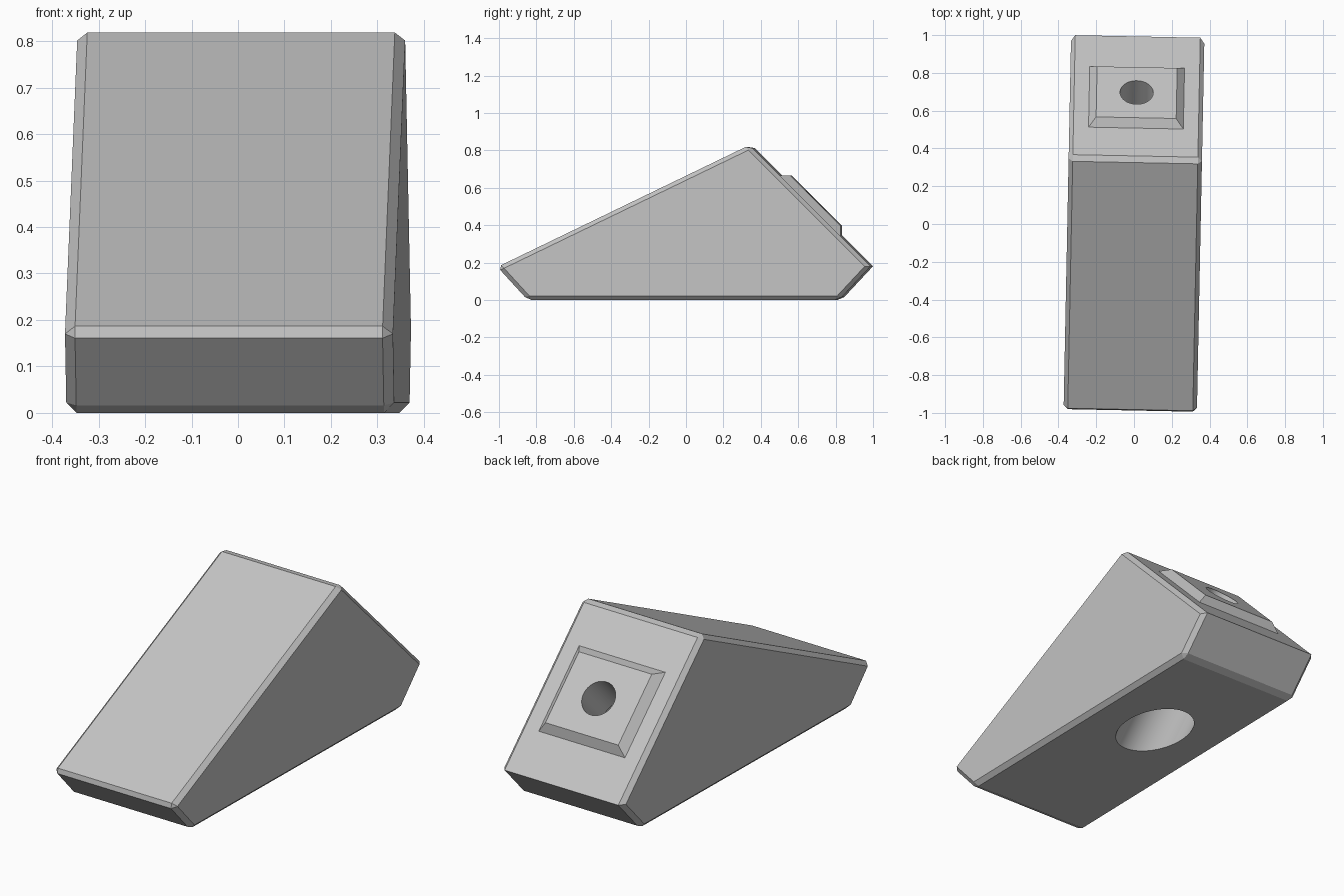
import bpy, bmesh, math
from mathutils import Matrix, Vector

if "Cube" in bpy.data.objects:
    bpy.data.objects.remove(bpy.data.objects["Cube"])

HALF_W = 0.353
TURN = Matrix.Rotation(math.radians(-1.15), 4, 'Z')
# Frame with its z axis pointing out of the 45 degree rear slope
SLOPE = Matrix.Rotation(math.radians(-45), 4, 'X')

grey = bpy.data.materials.new("plain_grey")
grey.use_nodes = True
COLOUR = (0.55, 0.55, 0.55, 1)
grey.diffuse_color = COLOUR
grey.node_tree.nodes["Principled BSDF"].inputs["Base Color"].default_value = COLOUR


def finish(name, bm):
    bmesh.ops.recalc_face_normals(bm, faces=bm.faces)
    bm.transform(TURN)
    mesh = bpy.data.meshes.new(name)
    bm.to_mesh(mesh)
    bm.free()
    mesh.materials.append(grey)
    ob = bpy.data.objects.new(name, mesh)
    bpy.context.collection.objects.link(ob)
    return ob


def modify(ob, kind, **settings):
    mod = ob.modifiers.new(kind.title(), kind)
    for key, value in settings.items():
        setattr(mod, key, value)
    bpy.context.view_layer.objects.active = ob
    bpy.ops.object.modifier_apply(modifier=mod.name)


# Wedge body: side profile extruded across the width, with chamfered edges
profile = [(-0.84, 0), (0.825, 0), (0.993, 0.18), (0.345, 0.828), (-1.002, 0.177)]
bm = bmesh.new()
side = bm.faces.new([bm.verts.new((-HALF_W, y, z)) for y, z in profile])
grown = bmesh.ops.extrude_face_region(bm, geom=[side])["geom"]
bmesh.ops.translate(bm, vec=(2 * HALF_W, 0, 0),
                    verts=[v for v in grown if isinstance(v, bmesh.types.BMVert)])
sharp_tip = [e for e in bm.edges if all(v.co.y > 0.95 for v in e.verts)]
bmesh.ops.recalc_face_normals(bm, faces=bm.faces)
bmesh.ops.bevel(bm, geom=[e for e in bm.edges if e not in sharp_tip],
                offset=0.022, segments=1, affect='EDGES')
body = finish("wedge_body", bm)

# Raised square pad on the rear slope, a shallow frustum sunk slightly into the body
RISE, SINK = 0.039, 0.02
bm = bmesh.new()
bmesh.ops.create_cube(bm, size=1)
for v in bm.verts:
    top = v.co.z > 0
    inset = RISE if top else 0
    half_x, half_y = 0.251 - inset, 0.228 - inset
    v.co = (math.copysign(half_x, v.co.x), math.copysign(half_y, v.co.y), RISE if top else 0)
base = [f for f in bm.faces if all(v.co.z < 0.001 for v in f.verts)]
sunk = bmesh.ops.extrude_face_region(bm, geom=base)["geom"]
bmesh.ops.delete(bm, geom=base, context='FACES')
bmesh.ops.translate(bm, vec=(0, 0, -SINK),
                    verts=[v for v in sunk if isinstance(v, bmesh.types.BMVert)])
bm.transform(Matrix.Translation((0, 0.669, 0.504)) @ SLOPE)
pad = finish("raised_pad", bm)
modify(body, 'BOOLEAN', operation='UNION', object=pad, solver='EXACT')
bpy.data.objects.remove(pad)

# Slanted bolt hole through the pad, widening to a counterbore from below
AXIS = Vector((0, 1, 1)).normalized()
MOUTH = Vector((0, 0.697, 0.532))
for name, radius, start, end in (("bolt_hole", 0.088, -0.1, 0.4),
                                 ("counterbore", 0.165, 0.24, 1.2)):
    bm = bmesh.new()
    bmesh.ops.create_cone(bm, cap_ends=True, segments=48, radius1=radius,
                          radius2=radius, depth=end - start)
    bm.transform(Matrix.Translation(MOUTH - AXIS * (start + end) / 2) @ SLOPE)
    cutter = finish(name, bm)
    cutter.hide_render = True
    modify(body, 'BOOLEAN', operation='DIFFERENCE', object=cutter, solver='EXACT')
    bpy.data.objects.remove(cutter)

# Smooth bores, crisp chamfers
bpy.ops.object.select_all(action='DESELECT')
body.select_set(True)
bpy.context.view_layer.objects.active = body
bpy.ops.object.shade_smooth_by_angle(angle=math.radians(20))
